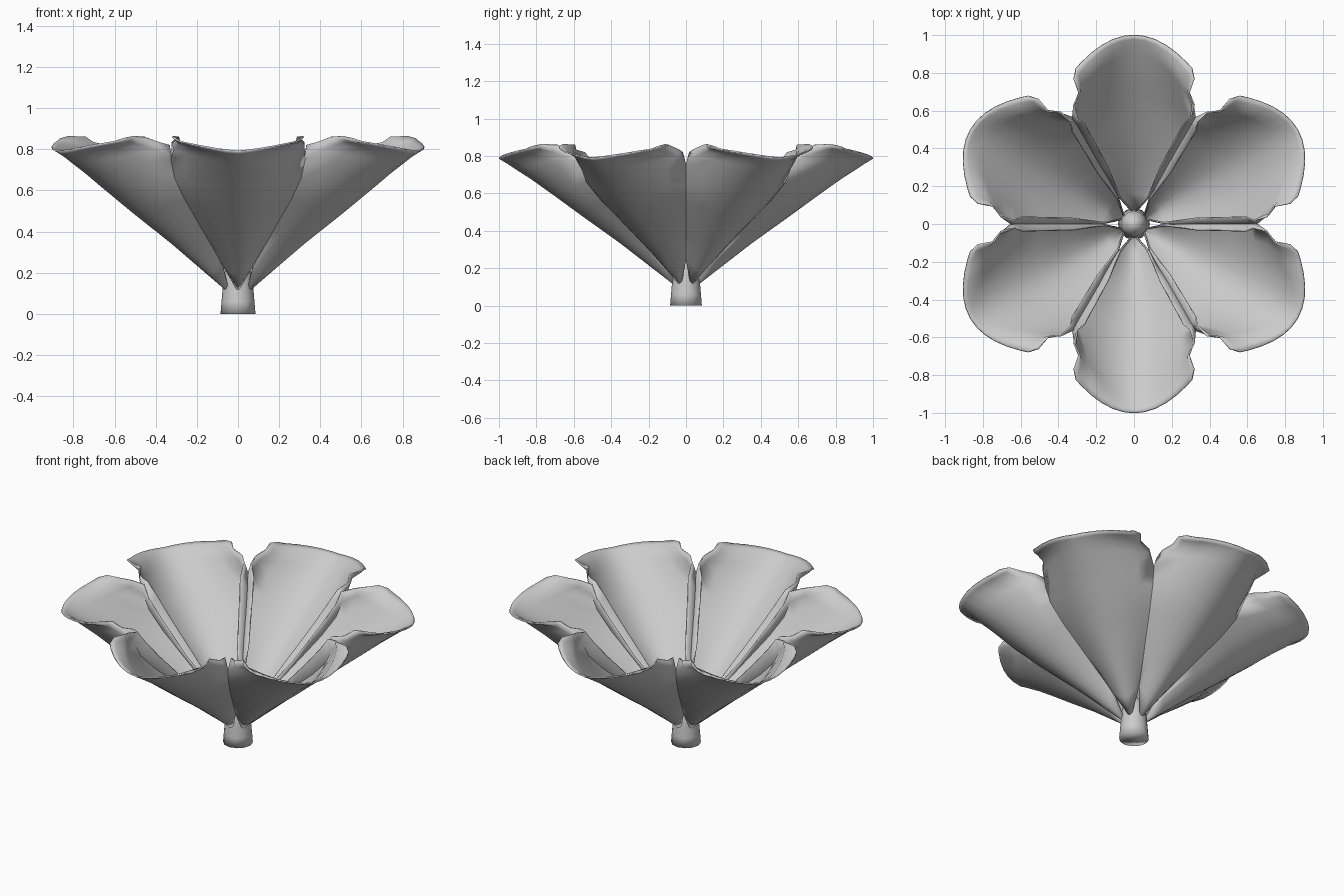
import bpy, math

if "Cube" in bpy.data.objects:
    bpy.data.objects.remove(bpy.data.objects["Cube"])

grey = bpy.data.materials.new("plain_grey")
grey.diffuse_color = (0.6, 0.6, 0.6, 1)
grey.use_nodes = True
grey.node_tree.nodes["Principled BSDF"].inputs["Base Color"].default_value = grey.diffuse_color


def make_object(name, verts, faces, angle=70):
    mesh = bpy.data.meshes.new(name)
    mesh.from_pydata(verts, [], faces)
    mesh.materials.append(grey)
    mesh.update()
    obj = bpy.data.objects.new(name, mesh)
    bpy.context.collection.objects.link(obj)
    bpy.context.view_layer.objects.active = obj
    obj.select_set(True)
    bpy.ops.object.shade_smooth_by_angle(angle=math.radians(angle))
    obj.select_set(False)
    return obj


# Petal rows: centre (out, up), side (out, across, up), curled lip (out, across, up)
ROWS = [
    ((.07, .12), (.07, .015, .14), (.07, .012, .15)),
    ((.16, .19), (.15, .086, .26), (.14, .072, .275)),
    ((.35, .337), (.30, .172, .41), (.30, .138, .45)),
    ((.55, .48), (.45, .259, .56), (.45, .220, .64)),
    ((.72, .604), (.53, .306, .66), (.53, .263, .75)),
    ((.83, .682), (.565, .324, .75), (.56, .300, .82)),
    ((.90, .727), (.645, .310, .80), (.63, .318, .835)),
    ((.95, .76), (.72, .282, .825), (.69, .290, .86)),
    ((.98, .778), (.79, .297, .84), (.77, .318, .862)),
    ((1.0, .79), (.855, .280, .836), (.825, .306, .85)),
]
STEPS = [0, .2, .4, .6, .8, 1]


def half_row(row, power):
    (uc, zc), (ue, ve, ze), lip = row
    pts = [(uc + (ue - uc) * s ** 2, ve * s, zc + (ze - zc) * s ** power) for s in STEPS]
    return pts + [lip]


def petal(index):
    a = math.radians(90 + 60 * index)
    verts, faces = [], []
    for i, row in enumerate(ROWS):
        half = half_row(row, 1.8 - .05 * i)
        full = [(u, -v, z) for u, v, z in reversed(half[1:])] + half
        verts += [(u * math.cos(a) - v * math.sin(a),
                   u * math.sin(a) + v * math.cos(a), z) for u, v, z in full]
    n = 2 * len(STEPS) + 1
    for i in range(len(ROWS) - 1):
        for j in range(n - 1):
            k = i * n + j
            faces.append((k, k + n, k + n + 1, k + 1))
    obj = make_object(f"petal_{index + 1}", verts, faces)
    solid = obj.modifiers.new("thickness", "SOLIDIFY")
    solid.thickness = 0.008
    solid.offset = 0


for i in range(6):
    petal(i)

# Stem with a rounded cap, turned from a profile
SIDES = 12
profile = [(.085, 0), (.08, .06), (.074, .13), (.068, .19), (.05, .235), (.025, .258)]
verts = [(r * math.cos(2 * math.pi * j / SIDES), r * math.sin(2 * math.pi * j / SIDES), z)
         for r, z in profile for j in range(SIDES)]
faces = [(i * SIDES + j, i * SIDES + (j + 1) % SIDES,
          (i + 1) * SIDES + (j + 1) % SIDES, (i + 1) * SIDES + j)
         for i in range(len(profile) - 1) for j in range(SIDES)]
top = len(verts)
verts.append((0, 0, .265))
last = (len(profile) - 1) * SIDES
faces += [(last + j, last + (j + 1) % SIDES, top) for j in range(SIDES)]
faces.append(tuple(reversed(range(SIDES))))
make_object("stem", verts, faces, 120)
